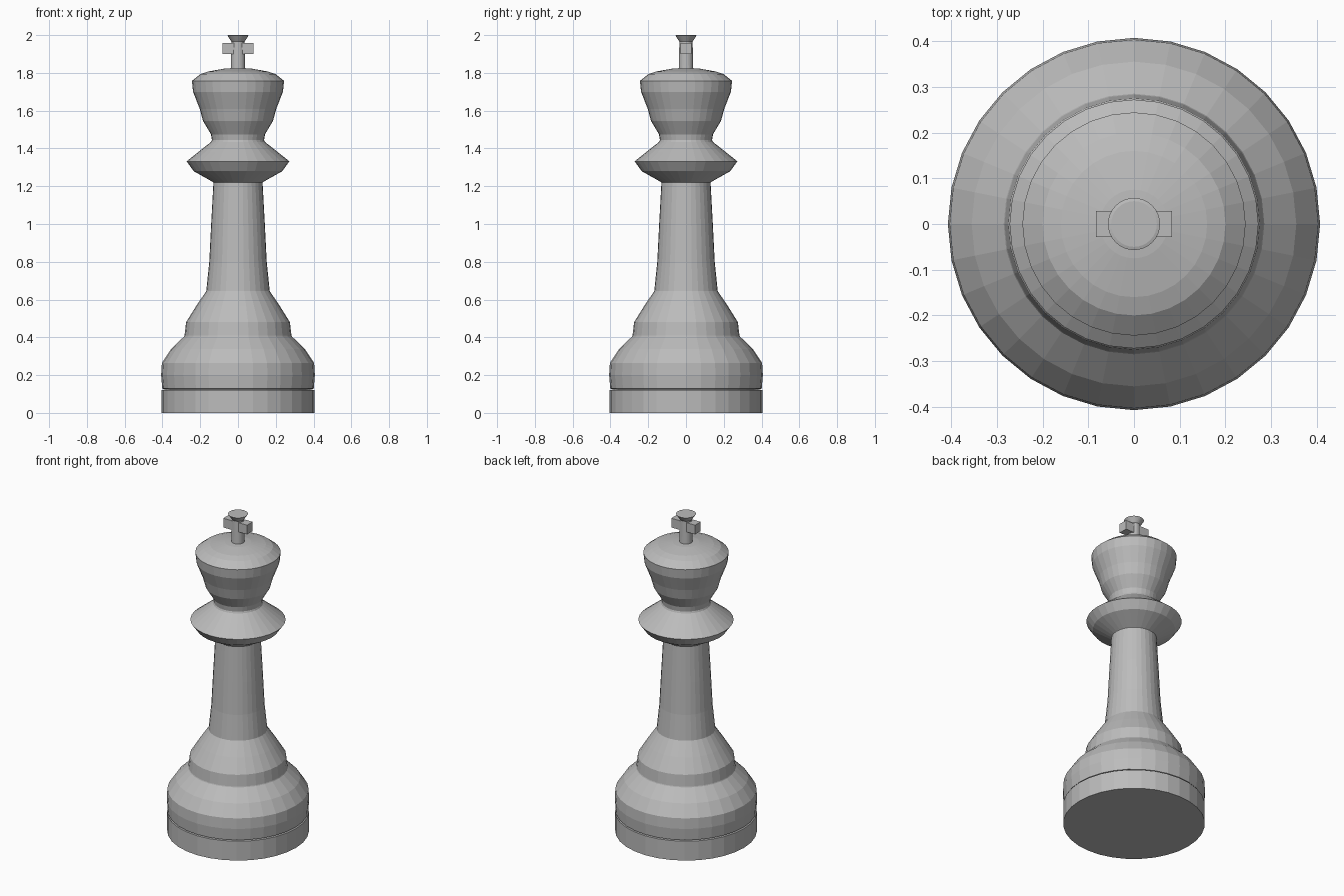
import bpy, math

if "Cube" in bpy.data.objects:
    bpy.data.objects.remove(bpy.data.objects["Cube"])

SIDES = 32
grey = bpy.data.materials.new("light_grey")
grey.diffuse_color = (0.5, 0.5, 0.5, 1)
grey.use_nodes = True
grey.node_tree.nodes["Principled BSDF"].inputs["Base Color"].default_value = grey.diffuse_color


def make(name, verts, faces):
    mesh = bpy.data.meshes.new(name)
    mesh.from_pydata(verts, [], faces)
    mesh.materials.append(grey)
    mesh.update()
    ob = bpy.data.objects.new(name, mesh)
    bpy.context.collection.objects.link(ob)
    return ob


def lathe(name, profile, sides=SIDES):
    """Revolve (radius, height) points about z, capping both ends."""
    verts = [(r * math.cos(2 * math.pi * i / sides), r * math.sin(2 * math.pi * i / sides), z)
             for r, z in profile for i in range(sides)]
    faces = [tuple(reversed(range(sides)))]
    for k in range(len(profile) - 1):
        a, b = k * sides, (k + 1) * sides
        for i in range(sides):
            j = (i + 1) % sides
            faces.append((a + i, a + j, b + j, b + i))
    top = (len(profile) - 1) * sides
    faces.append(tuple(range(top, top + sides)))
    return make(name, verts, faces)


# Foot and lower body, separated by a thin groove
lathe("body", [
    (0.405, 0), (0.405, 0.122), (0.385, 0.123), (0.385, 0.127), (0.401, 0.128),
    (0.407, 0.2), (0.403, 0.265), (0.355, 0.337), (0.285, 0.405),
    # stepped shoulder
    (0.283, 0.41), (0.275, 0.48), (0.222, 0.565), (0.168, 0.645),
    # tapering shaft
    (0.152, 0.8), (0.142, 1.0), (0.130, 1.22),
    # collar disc
    (0.132, 1.222), (0.235, 1.28), (0.272, 1.332), (0.205, 1.385), (0.142, 1.435),
    # neck and flared head
    (0.138, 1.445), (0.143, 1.475), (0.185, 1.545), (0.203, 1.61), (0.238, 1.70),
    (0.244, 1.758),
    # domed top
    (0.20, 1.793), (0.16, 1.807), (0.075, 1.822), (0.03, 1.825)])

# Finial post with flared tip
lathe("finial_post", [(0.039, 1.80), (0.035, 1.966), (0.057, 1.998), (0.05, 2.0)])

# Cross arms
for name, s in (("cross_arm_right", 1), ("cross_arm_left", -1)):
    bpy.ops.mesh.primitive_cube_add(size=1, location=(s * 0.0515, 0, 1.929))
    arm = bpy.context.object
    arm.name = name
    arm.scale = (0.063, 0.056, 0.058)
    arm.data.materials.append(grey)
